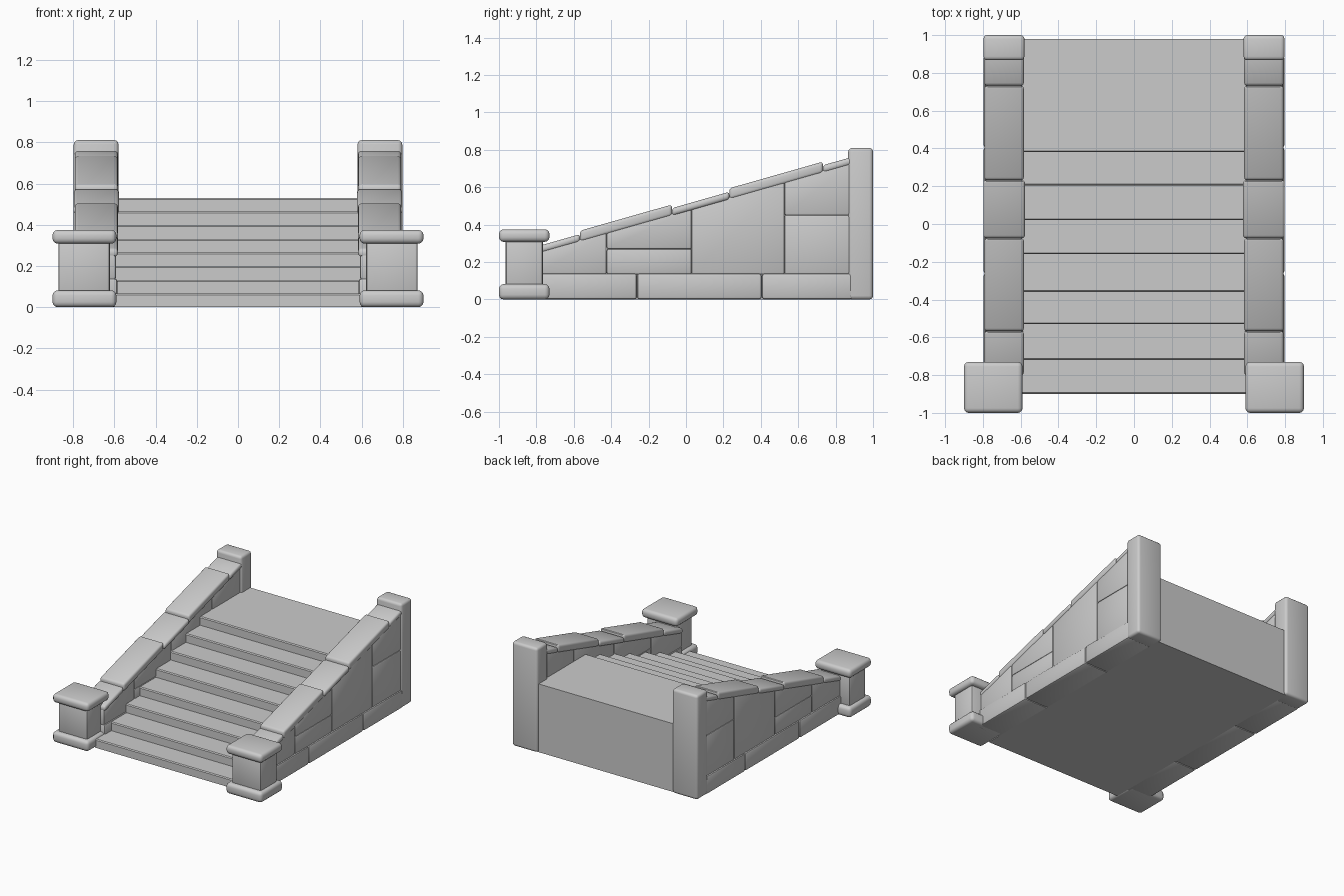
import bpy, bmesh

if "Cube" in bpy.data.objects:
    bpy.data.objects.remove(bpy.data.objects["Cube"])


def prism(name, profile, x0, x1, bevel=0.0, segments=2, mirror=True):
    """Extrude a (y, z) outline from x0 to x1, soften it and mirror it across x = 0."""
    bm = bmesh.new()
    face = bm.faces.new([bm.verts.new((x0, y, z)) for y, z in profile])
    ext = bmesh.ops.extrude_face_region(bm, geom=[face])
    new = [v for v in ext["geom"] if isinstance(v, bmesh.types.BMVert)]
    bmesh.ops.translate(bm, verts=new, vec=(x1 - x0, 0, 0))
    bmesh.ops.recalc_face_normals(bm, faces=bm.faces)
    if bevel:
        bmesh.ops.bevel(bm, geom=bm.edges[:], offset=bevel, segments=segments,
                        profile=0.5, affect='EDGES', clamp_overlap=True)
    mesh = bpy.data.meshes.new(name)
    bm.to_mesh(mesh)
    bm.free()
    obj = bpy.data.objects.new(name, mesh)
    bpy.context.collection.objects.link(obj)
    if mirror:
        obj.modifiers.new("Mirror", 'MIRROR').use_axis = (True, False, False)
    bpy.ops.object.select_all(action='DESELECT')
    bpy.context.view_layer.objects.active = obj
    obj.select_set(True)
    bpy.ops.object.shade_smooth_by_angle(angle=0.6)
    return obj


def block(name, x, y, z, bevel=0.015, segments=2):
    outline = [(y[0], z[0]), (y[1], z[0]), (y[1], z[1]), (y[0], z[1])]
    return prism(name, outline, x[0], x[1], bevel, segments)


def under(y):
    """Height of the underside of the sloping coping."""
    return 0.25 + 0.284 * (y + 0.77)


# Steps: one stepped profile with chamfered nosings and a deep top landing
fronts = [-0.90, -0.72, -0.53, -0.36, -0.16, 0.02, 0.205, 0.38]
rise = 0.53 / len(fronts)
c = 0.007
outline = [(0.98, 0.0), (fronts[0], 0.0)]
for i, y in enumerate(fronts):
    top = rise * (i + 1)
    if i:
        outline.append((y, rise * i))
    outline += [(y, top - c), (y + c, top)]
outline.append((0.98, 0.53))
prism("steps", outline, -0.6, 0.6, mirror=False)

# Front posts: base, shaft and cap
block("front_post_base", (0.59, 0.90), (-1.0, -0.73), (0.0, 0.082), 0.025, 3)
block("front_post_shaft", (0.622, 0.872), (-0.965, -0.765), (0.05, 0.34), 0.015)
block("front_post_cap", (0.59, 0.90), (-1.0, -0.73), (0.308, 0.375), 0.025, 3)

# Back posts
block("back_post", (0.58, 0.797), (0.867, 1.0), (0.0, 0.81), 0.02, 3)

# Foundation course of the side walls
cuts = [-0.80, -0.262, 0.405, 0.89]
for i, (a, b) in enumerate(zip(cuts, cuts[1:])):
    block(f"foundation_block_{i}", (0.585, 0.797), (a, b), (0.0, 0.14))

# Wall blocks (y start, y end, z bottom, z top); None follows the coping
wall = [(-0.80, -0.425, 0.133, None),
        (-0.425, 0.03, 0.133, 0.272), (-0.425, 0.03, 0.268, None),
        (0.028, 0.527, 0.133, None),
        (0.525, 0.89, 0.133, 0.452), (0.525, 0.89, 0.449, None)]
for i, (a, b, lo, hi) in enumerate(wall):
    za, zb = (hi, hi) if hi else (under(a) + 0.015, under(b) + 0.015)
    prism(f"wall_block_{i}", [(a, lo), (b, lo), (b, zb), (a, za)], 0.592, 0.788, 0.012)

# Sloping coping: long raised stones alternating with lower ones
cuts = [-0.80, -0.567, -0.075, 0.232, 0.732, 0.89]
for i, (a, b) in enumerate(zip(cuts, cuts[1:])):
    t = 0.06 if i % 2 else 0.041
    grow = 0.006 if i == 2 else 0.0
    prism(f"coping_stone_{i}",
          [(a, under(a)), (b, under(b)), (b, under(b) + t), (a, under(a) + t)],
          0.583 - grow, 0.792 + grow, 0.016, 3)
